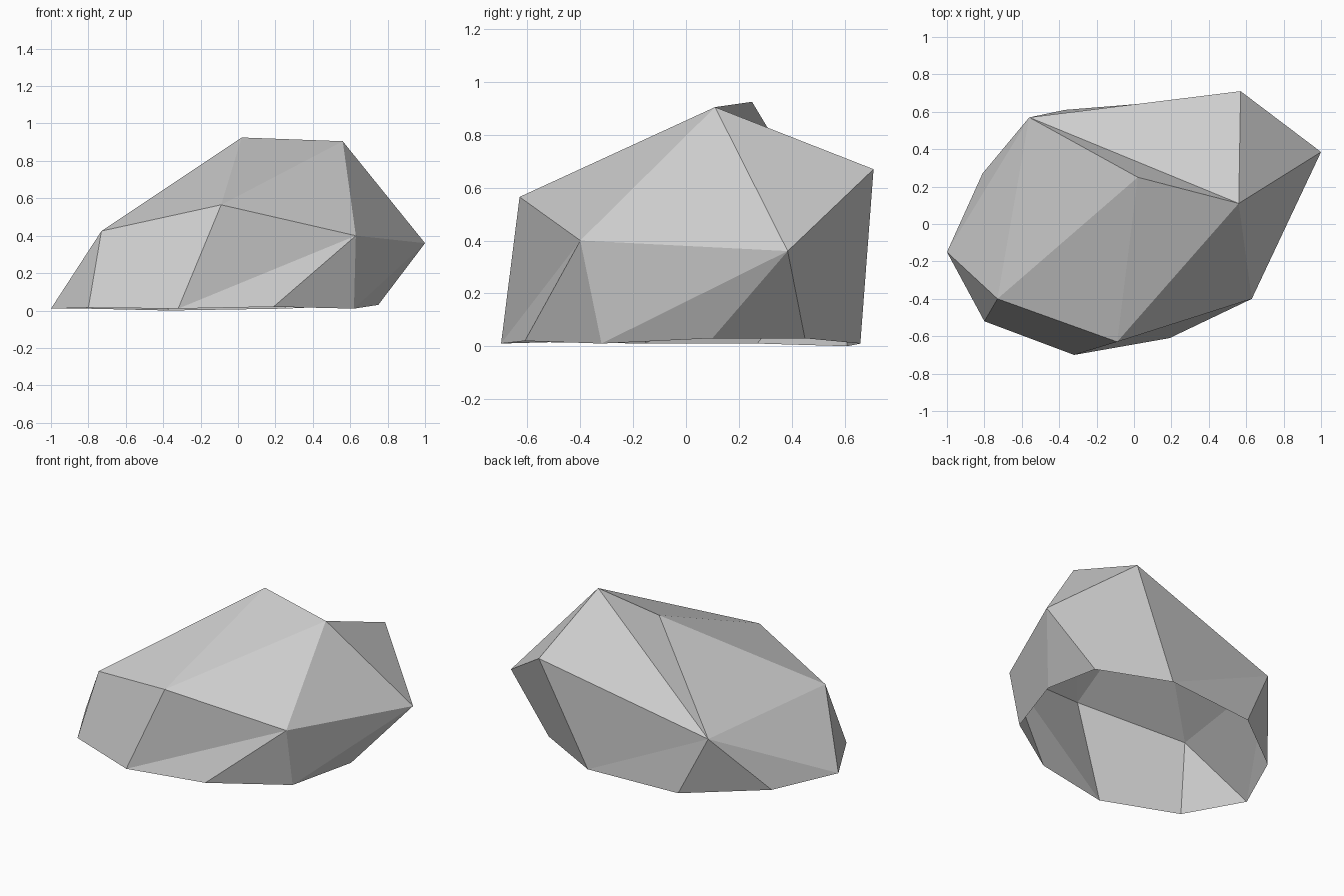
import bpy
import bmesh
from mathutils import Vector

default_cube = bpy.data.objects.get("Cube")
if default_cube:
    bpy.data.objects.remove(default_cube, do_unlink=True)


def make_material(name, colour):
    material = bpy.data.materials.new(name)
    material.use_nodes = True
    material.diffuse_color = colour
    shader = material.node_tree.nodes["Principled BSDF"]
    shader.inputs["Base Color"].default_value = colour
    shader.inputs["Roughness"].default_value = 0.9
    return material


def make_shell(name, corners, facets, material):
    """Build an open, flat shaded shell from lettered corners."""
    bm = bmesh.new()
    verts = {letter: bm.verts.new(place) for letter, place in corners.items()}
    for facet in facets.split():
        bm.faces.new([verts[letter] for letter in facet])

    # Turn every facet away from the middle of the stone
    bm.normal_update()
    middle = sum((v.co for v in bm.verts), Vector()) / len(bm.verts)
    for face in bm.faces:
        if face.normal.dot(face.calc_center_median() - middle) < 0:
            face.normal_flip()
        face.smooth = False

    mesh = bpy.data.meshes.new(name)
    bm.to_mesh(mesh)
    bm.free()
    mesh.materials.append(material)
    shell = bpy.data.objects.new(name, mesh)
    bpy.context.collection.objects.link(shell)
    return shell


# Lower rim, anticlockwise from the far left tip
rim = {
    "a": (-1, -.15, .01), "b": (-.8, -.52, .015), "c": (-.32, -.7, .01),
    "d": (.19, -.61, .02), "e": (.62, -.32, .01), "f": (.75, .1, .03),
    "g": (.68, .45, .03), "h": (.25, .66, .01), "i": (-.37, .61, 0),
    "j": (-.81, .27, .01),
}

# Broad shoulder around the middle
shoulder = {
    "P": (-.73, -.4, .425), "Q": (-.09, -.63, .565), "R": (.63, -.4, .4),
    "S": (1, .385, .36), "T": (.57, .71, .67), "U": (-.56, .57, .39),
}

# Short ridge on top
ridge = {"V": (.56, .11, .905), "W": (.02, .25, .925)}

# Chipped sides between rim and shoulder, then the sloping top
side_facets = "abP bcQP cRQ cdR deR eSR efS fgS ghTS hUT hiU ijU jaU aPU "
top_facets = "PQW PWU QVW QRV RSV STV TUV UWV"

stone_grey = make_material("stone grey", (.62, .62, .62, 1))
make_shell("rock", {**rim, **shoulder, **ridge}, side_facets + top_facets, stone_grey)
